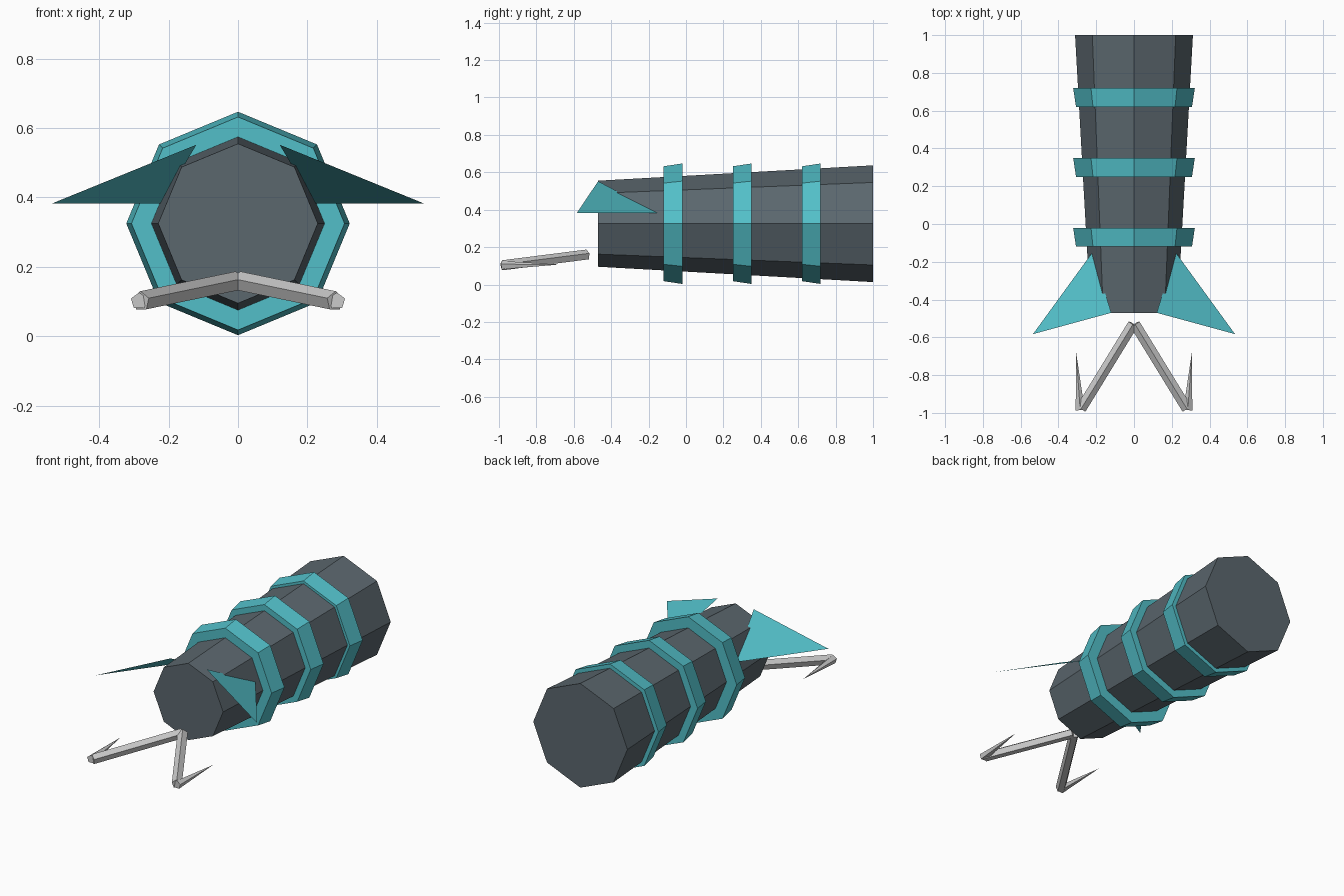
import bpy, bmesh, math
from mathutils import Vector

if "Cube" in bpy.data.objects:
    bpy.data.objects.remove(bpy.data.objects["Cube"])


def material(name, rgb):
    m = bpy.data.materials.new(name)
    m.diffuse_color = (*rgb, 1)
    m.use_nodes = True
    m.node_tree.nodes["Principled BSDF"].inputs["Base Color"].default_value = m.diffuse_color
    return m


SLATE = material("slate", (0.105, 0.135, 0.155))
TEAL = material("teal", (0.085, 0.52, 0.58))


def add_object(name, bm, mat=None):
    bmesh.ops.recalc_face_normals(bm, faces=bm.faces)
    me = bpy.data.meshes.new(name)
    bm.to_mesh(me)
    bm.free()
    ob = bpy.data.objects.new(name, me)
    bpy.context.collection.objects.link(ob)
    if mat:
        me.materials.append(mat)
    return ob


def tapered(name, a, b, ra, rb, sides, mat=None):
    """Straight prism or cone from point a (radius ra) to b (radius rb), one corner up."""
    a, b = Vector(a), Vector(b)
    axis = (b - a).normalized()
    right = axis.cross(Vector((0, 0, 1))).normalized()
    up = right.cross(axis)
    bm = bmesh.new()

    def ring(c, r):
        return [bm.verts.new(c + r * (math.cos(t) * up + math.sin(t) * right))
                for t in (2 * math.pi * i / sides for i in range(sides))]

    start = ring(a, ra)
    bm.faces.new(start)
    end = ring(b, rb) if rb else [bm.verts.new(b)]
    if rb:
        bm.faces.new(end)
    for i in range(sides):
        j = (i + 1) % sides
        bm.faces.new([start[i], start[j], end[j], end[i]] if rb else [start[i], start[j], end[0]])
    return add_object(name, bm, mat)


# Tapered eight-sided body
ZC = 0.325
tapered("body", (0, -0.47, ZC), (0, 1, ZC), 0.23, 0.312, 8, SLATE)

# Raised bands
for i, y in enumerate((-0.12, 0.25, 0.62)):
    tapered(f"band_{i + 1}", (0, y, ZC), (0, y + 0.10, ZC), 0.307, 0.322, 8, TEAL)

for side, s in (("right", 1), ("left", -1)):
    # Thin triangular fins
    bm = bmesh.new()
    bm.faces.new([bm.verts.new((s * x, y, z)) for x, y, z in
                  ((0.12, -0.47, 0.552), (0.535, -0.583, 0.383), (0.22, -0.15, 0.383))])
    add_object(f"{side}_fin", bm, TEAL)

    # Jaw arms and their backward-pointing barbs
    tapered(f"{side}_jaw_arm", (s * 0.005, -0.53, 0.158), (s * 0.28, -0.978, 0.101), 0.029, 0.029, 5)
    tapered(f"{side}_jaw_barb", (s * 0.285, -0.985, 0.101), (s * 0.307, -0.675, 0.107), 0.025, 0, 5)
